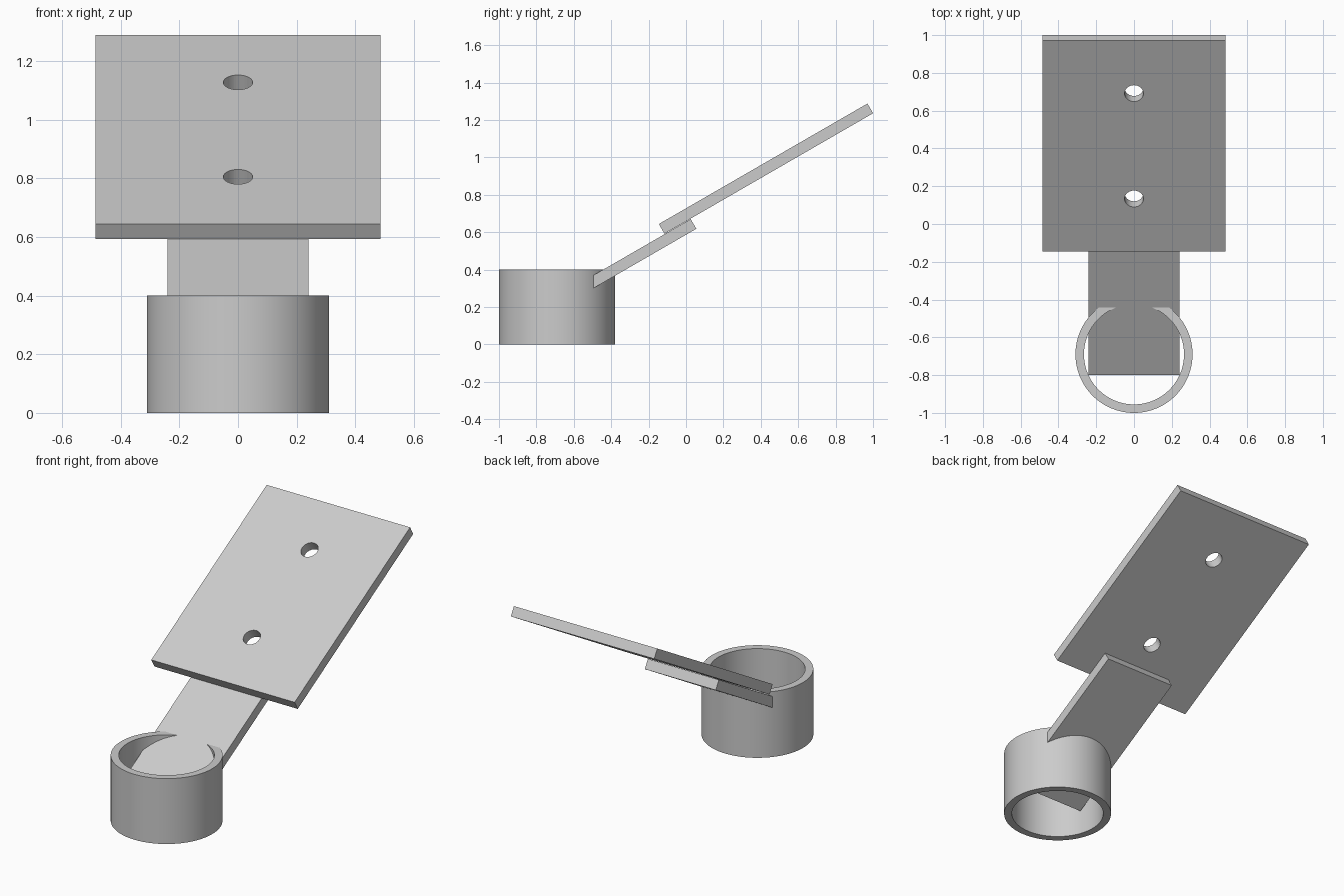
import bpy
import bmesh
from math import radians, cos, sin
from mathutils import Matrix, Vector

if "Cube" in bpy.data.objects:
    bpy.data.objects.remove(bpy.data.objects["Cube"], do_unlink=True)

TILT = radians(30)
THICK = 0.06

grey = bpy.data.materials.new("light_grey")
grey.use_nodes = True
colour = (0.6, 0.6, 0.6, 1)
grey.diffuse_color = colour
grey.node_tree.nodes["Principled BSDF"].inputs["Base Color"].default_value = colour


def finish(name, bm):
    bmesh.ops.recalc_face_normals(bm, faces=bm.faces)
    mesh = bpy.data.meshes.new(name)
    bm.to_mesh(mesh)
    bm.free()
    mesh.materials.append(grey)
    obj = bpy.data.objects.new(name, mesh)
    bpy.context.collection.objects.link(obj)
    return obj


def sloped_slab(name, width, length, centre):
    bm = bmesh.new()
    bmesh.ops.create_cube(bm, size=1, matrix=Matrix.Diagonal((width, length, THICK, 1)))
    obj = finish(name, bm)
    obj.location = centre
    obj.rotation_euler.x = TILT
    return obj


# Mounting plate with two screw holes, and the arm beneath it
plate = sloped_slab("mounting_plate", 0.97, 1.288, (0, 0.4275, 0.94))
sloped_slab("support_arm", 0.48, 0.953, (0, -0.3725, 0.406))

slope = Vector((0, cos(TILT), sin(TILT)))
for side, label in ((-1, "lower"), (1, "upper")):
    bm = bmesh.new()
    bmesh.ops.create_cone(bm, cap_ends=True, segments=48, radius1=0.05, radius2=0.05, depth=0.3)
    cutter = finish(label + "_hole_cutter", bm)
    cutter.location = plate.location + slope * 0.322 * side
    cutter.rotation_euler.x = TILT
    cutter.hide_render = True
    cutter.hide_set(True)
    cut = plate.modifiers.new(label + "_hole", "BOOLEAN")
    cut.operation = "DIFFERENCE"
    cut.solver = "EXACT"
    cut.object = cutter

# Holder ring: a rectangular wall section spun round the vertical axis
bm = bmesh.new()
section = [bm.verts.new((r, 0, z)) for r, z in ((0.265, 0), (0.31, 0), (0.31, 0.4), (0.265, 0.4))]
edges = [bm.edges.new((section[i], section[(i + 1) % 4])) for i in range(4)]
bmesh.ops.spin(bm, geom=section + edges, cent=(0, 0, 0), axis=(0, 0, 1),
               angle=radians(360), steps=96, use_merge=True)
bmesh.ops.remove_doubles(bm, verts=bm.verts, dist=0.0001)
ring = finish("holder_ring", bm)
ring.location.y = -0.69

# Smooth the curved walls, keep the rims and slab edges sharp
bpy.ops.object.select_all(action="DESELECT")
for obj in (ring, plate):
    obj.select_set(True)
bpy.context.view_layer.objects.active = ring
bpy.ops.object.shade_smooth_by_angle(angle=radians(30))
